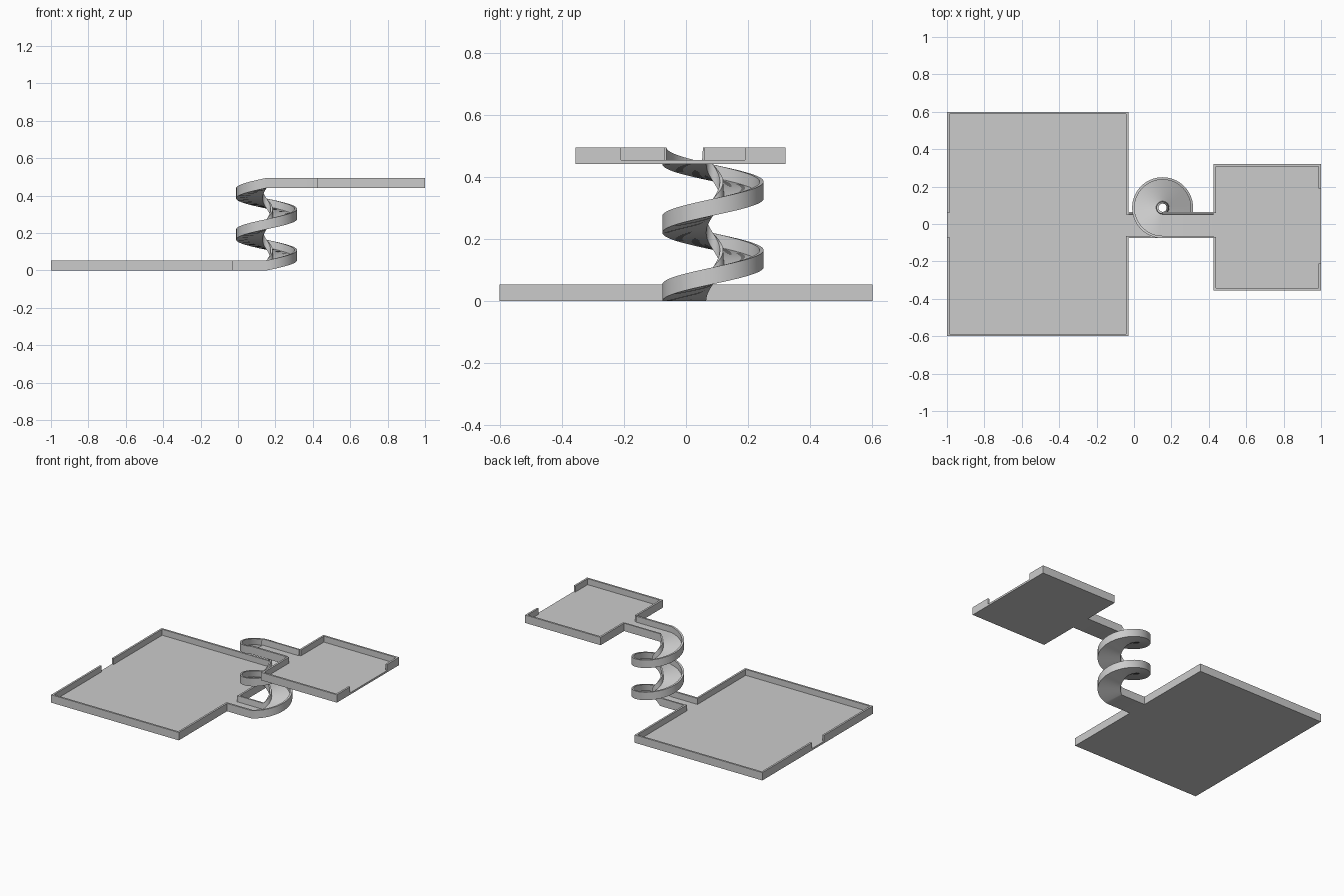
import bpy, bmesh
from math import sin, cos, pi

if "Cube" in bpy.data.objects:
    bpy.data.objects.remove(bpy.data.objects["Cube"])

WALL = 0.013      # wall thickness
FLOOR = 0.013     # floor thickness
HIGH = 0.054      # full height of the rim
TOP_Z = 0.441     # underside of the upper deck
CX, CY = 0.153, 0.087   # spiral axis
R_IN, R_OUT = 0.022, 0.163
LANE = (CY - R_OUT, CY - R_IN)   # y range of the straight lanes


def finish(name, bm):
    bmesh.ops.recalc_face_normals(bm, faces=bm.faces)
    mesh = bpy.data.meshes.new(name)
    bm.to_mesh(mesh)
    bm.free()
    obj = bpy.data.objects.new(name, mesh)
    bpy.context.collection.objects.link(obj)
    return obj


def tray(name, x0, x1, y0, y1, z, left_gap, right_gap):
    """Flat deck with a rim outline that is broken by one gap on each x side."""
    bm = bmesh.new()

    def prism(outline, za, zb):
        face = bm.faces.new([bm.verts.new((x, y, za)) for x, y in outline])
        up = bmesh.ops.extrude_face_region(bm, geom=[face])["geom"]
        bmesh.ops.translate(bm, vec=(0, 0, zb - za),
                            verts=[v for v in up if isinstance(v, bmesh.types.BMVert)])

    prism([(x0, y0), (x1, y0), (x1, y1), (x0, y1)], z, z + FLOOR)
    t = WALL
    # U-shaped rim on the front half and on the back half
    for edge, inner, i in ((y0, y0 + t, 0), (y1, y1 - t, 1)):
        lg, rg = left_gap[i], right_gap[i]
        prism([(x0, edge), (x1, edge), (x1, rg), (x1 - t, rg), (x1 - t, inner),
               (x0 + t, inner), (x0 + t, lg), (x0, lg)], z + FLOOR, z + HIGH)
    return finish(name, bm)


lane_gap = (LANE[0] + WALL, LANE[1] - WALL)
tray("lower_deck", -1.0, -0.03, -0.6, 0.6, 0.0, (-0.07, 0.06), lane_gap)
tray("upper_deck", 0.425, 1.0, -0.355, 0.32, TOP_Z, (-0.07, 0.058), (-0.21, 0.19))

# Channel cross-section: radius from the spiral axis, height
profile = [(R_IN, 0), (R_OUT, 0), (R_OUT, HIGH), (R_OUT - WALL, HIGH),
           (R_OUT - WALL, FLOOR), (R_IN + WALL, FLOOR),
           (R_IN + WALL * 0.8, HIGH), (R_IN, HIGH)]

# Path stations: shift in x, angle, height (straight, two turns, straight)
TURNS, STEPS = 2, 128
stations = [(-0.03 - CX, -pi / 2, 0.0)]
for k in range(STEPS + 1):
    f = k / STEPS
    stations.append((0.0, -pi / 2 + TURNS * 2 * pi * f, TOP_Z * f))
stations.append((0.425 - CX, -pi / 2, TOP_Z))

# Spiral ramp with its two straight lanes
bm = bmesh.new()
rings = [[bm.verts.new((CX + dx + r * cos(a), CY + r * sin(a), z + h)) for r, h in profile]
         for dx, a, z in stations]
n = len(profile)
for p, q in zip(rings, rings[1:]):
    for i in range(n):
        j = (i + 1) % n
        bm.faces.new((p[i], p[j], q[j], q[i]))
bm.faces.new(rings[0])
bm.faces.new(rings[-1])
ramp = finish("spiral_ramp", bm)
bpy.context.view_layer.objects.active = ramp
ramp.select_set(True)
bpy.ops.object.shade_smooth_by_angle(angle=pi / 6)
